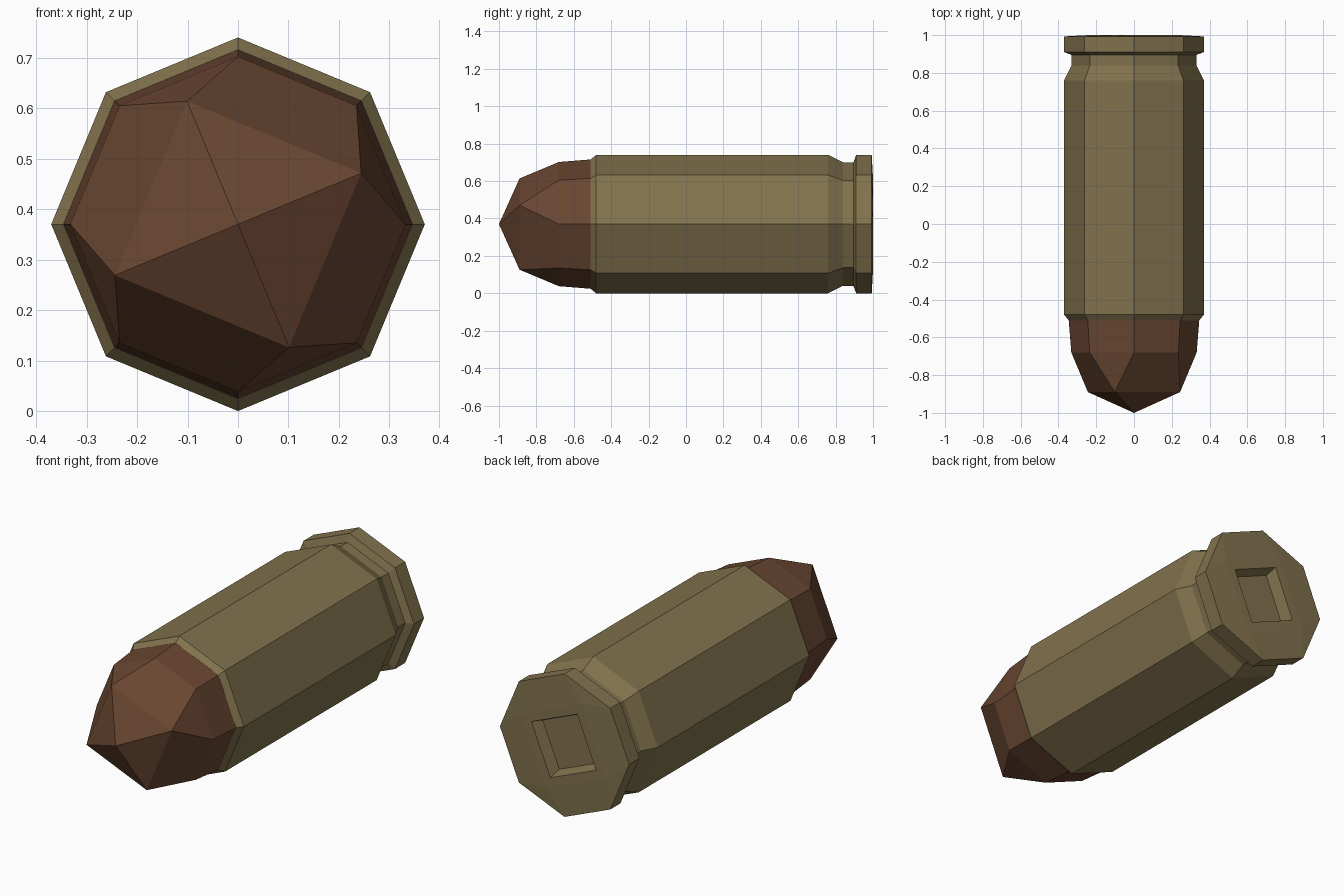
import bpy, bmesh, math

if "Cube" in bpy.data.objects:
    bpy.data.objects.remove(bpy.data.objects["Cube"])

CZ = 0.37  # height of the long axis


def material(name, rgb):
    m = bpy.data.materials.new(name)
    m.diffuse_color = (*rgb, 1)
    m.use_nodes = True
    m.node_tree.nodes["Principled BSDF"].inputs["Base Color"].default_value = m.diffuse_color
    return m


def ring(bm, y, r, n):
    # octagon has corners on the axes; squares are turned by 22.5 degrees
    off = 0 if n == 8 else math.pi / 8
    return [bm.verts.new((r * math.cos(off + 2 * math.pi * i / n), y,
                          CZ + r * math.sin(off + 2 * math.pi * i / n))) for i in range(n)]


def bridge(bm, a, b):
    if len(a) == len(b):
        n = len(a)
        for i in range(n):
            j = (i + 1) % n
            bm.faces.new((a[i], a[j], b[j], b[i]))
        return
    # octagon to square: alternate triangles and quads
    o, s = (a, b) if len(a) == 8 else (b, a)
    for k in range(4):
        bm.faces.new((s[k], o[2 * k], o[2 * k + 1]))
        bm.faces.new((s[k], o[2 * k + 1], o[(2 * k + 2) % 8], s[(k + 1) % 4]))


def build(name, profile, mat, tip=None, cap=False):
    bm = bmesh.new()
    rings = [ring(bm, *p) for p in profile]
    for a, b in zip(rings, rings[1:]):
        bridge(bm, a, b)
    last = rings[-1]
    if tip is not None:
        t = bm.verts.new((0, tip, CZ))
        for i in range(len(last)):
            bm.faces.new((last[i], last[(i + 1) % len(last)], t))
    if cap:
        bm.faces.new(last)
        bm.faces.new(rings[0])
    else:
        bm.faces.new(rings[0])
    bmesh.ops.recalc_face_normals(bm, faces=bm.faces)
    me = bpy.data.meshes.new(name)
    bm.to_mesh(me)
    bm.free()
    me.materials.append(mat)
    ob = bpy.data.objects.new(name, me)
    bpy.context.collection.objects.link(ob)
    return ob


brass = material("dull_brass", (0.223, 0.171, 0.076))
copper = material("dark_copper", (0.141, 0.061, 0.031))

# casing: mouth, body, groove, rim, slightly raised base, square primer recess
build("casing", [
    (-0.51, 0.346, 8), (-0.48, 0.37, 8), (0.76, 0.37, 8), (0.84, 0.33, 8),
    (0.895, 0.33, 8), (0.91, 0.37, 8), (0.993, 0.37, 8),
    (1.0, 0.264, 4), (1.0, 0.2, 4), (0.94, 0.175, 4)], brass, cap=True)

# bullet head: tapering octagon, square shoulder, point
build("bullet_head", [
    (-0.505, 0.346, 8), (-0.68, 0.332, 8), (-0.89, 0.264, 4)], copper, tip=-1.0)
